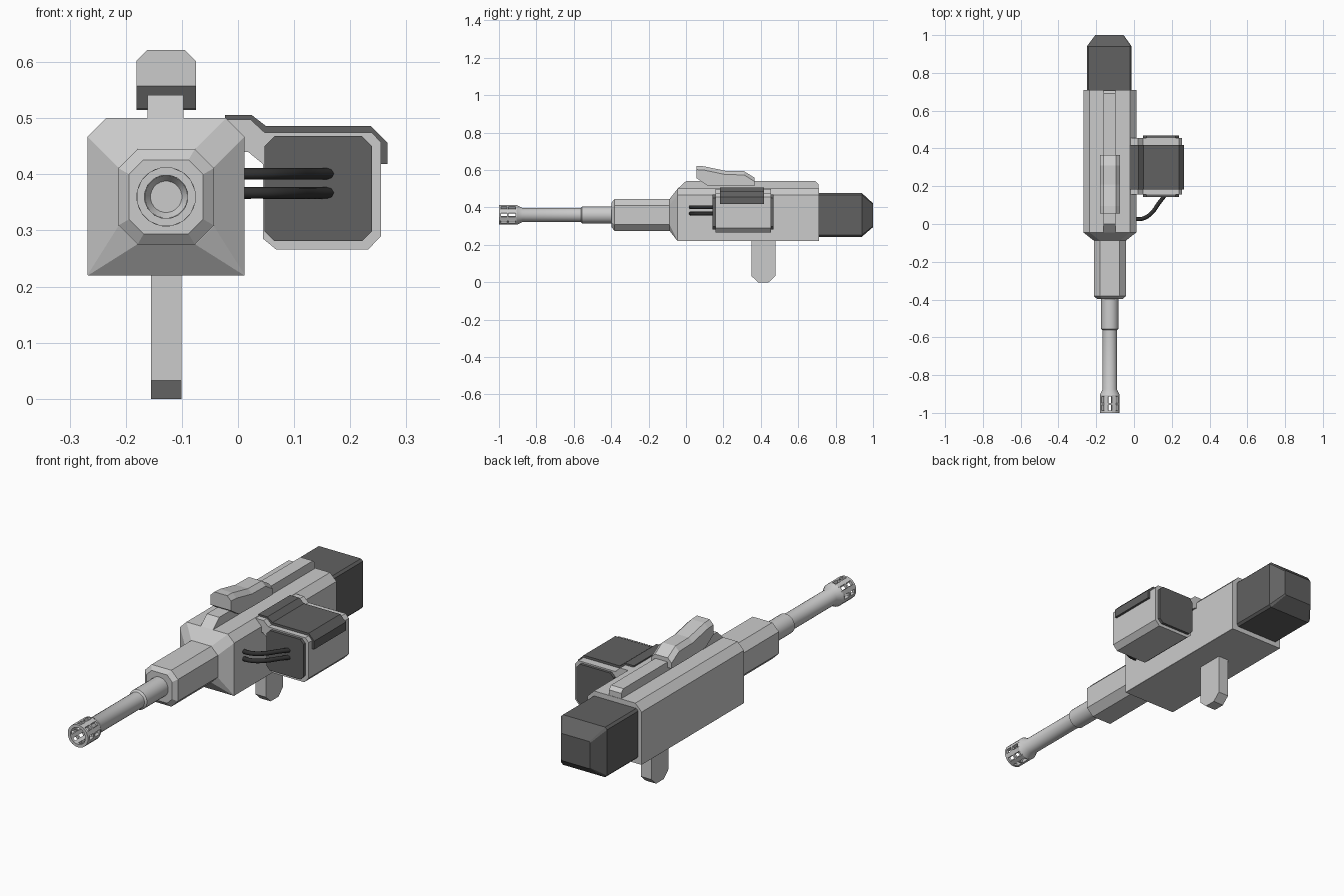
import bpy, bmesh, math

if "Cube" in bpy.data.objects:
    bpy.data.objects.remove(bpy.data.objects["Cube"])

CX, CZ = -0.128, 0.36          # barrel axis


def material(name, v):
    m = bpy.data.materials.new(name)
    m.diffuse_color = (v, v, v, 1)
    m.use_nodes = True
    m.node_tree.nodes["Principled BSDF"].inputs["Base Color"].default_value = m.diffuse_color
    return m


DARK = material("dark_grey", 0.12)
BLACK = material("black", 0.03)


def finish(name, bm, mat=None):
    bmesh.ops.recalc_face_normals(bm, faces=bm.faces)
    me = bpy.data.meshes.new(name)
    bm.to_mesh(me)
    bm.free()
    ob = bpy.data.objects.new(name, me)
    bpy.context.collection.objects.link(ob)
    if mat:
        me.materials.append(mat)
    return ob


def loft(name, rings, mat=None, caps=True, skip=None):
    """Skin a list of point rings; skip(row, column) leaves holes."""
    bm = bmesh.new()
    vs = [[bm.verts.new(p) for p in r] for r in rings]
    n = len(vs[0])
    for j in range(len(vs) - 1):
        for i in range(n):
            if skip and skip(j, i):
                continue
            k = (i + 1) % n
            bm.faces.new((vs[j][i], vs[j][k], vs[j + 1][k], vs[j + 1][i]))
    if caps:
        bm.faces.new(vs[0])
        bm.faces.new(vs[-1])
    return finish(name, bm, mat)


def octagon(y, x0, x1, z0, z1, top, bottom=None):
    """Chamfered rectangle in the xz plane."""
    t, b = top, top if bottom is None else bottom
    return [(x, y, z) for x, z in (
        (x0 + b, z0), (x1 - b, z0), (x1, z0 + b), (x1, z1 - t),
        (x1 - t, z1), (x0 + t, z1), (x0, z1 - t), (x0, z0 + b))]


def square(y, half, c):
    return octagon(y, CX - half, CX + half, CZ - half, CZ + half, c)


def circle(y, r, n):
    a = [2 * math.pi * (i + 0.5) / n for i in range(n)]
    return [(CX + r * math.cos(t), y, CZ + r * math.sin(t)) for t in a]


def prism_y(name, profile, y0, y1, mat=None):
    return loft(name, [[(x, y, z) for x, z in profile] for y in (y0, y1)], mat)


def prism_x(name, profile, x0, x1, mat=None):
    return loft(name, [[(x, y, z) for y, z in profile] for x in (x0, x1)], mat)


def smooth(ob, angle=35):
    bpy.ops.object.select_all(action='DESELECT')
    ob.select_set(True)
    bpy.context.view_layer.objects.active = ob
    bpy.ops.object.shade_smooth_by_angle(angle=math.radians(angle))


# receiver with tapered nose
loft("receiver", [
    square(-0.088, 0.085, 0.033),
    octagon(-0.045, -0.268, 0.012, 0.22, 0.5, 0.033, 0.001),
    octagon(0.71, -0.268, 0.012, 0.22, 0.5, 0.033, 0.001)])

# handguard
loft("handguard", [
    square(-0.398, 0.066, 0.026),
    square(-0.382, 0.085, 0.034),
    square(-0.08, 0.085, 0.034)])

# stock block with chamfered butt
loft("stock", [
    octagon(0.70, -0.25, -0.012, 0.243, 0.477, 0.01),
    octagon(0.94, -0.25, -0.012, 0.243, 0.477, 0.01),
    octagon(1.0, -0.205, -0.055, 0.295, 0.422, 0.005)], DARK)

# top rail
prism_x("top_rail", [(-0.045, 0.49), (-0.045, 0.5), (0.0, 0.541), (0.692, 0.541),
                     (0.708, 0.525), (0.708, 0.49)], -0.161, -0.097)

# sight housing: side profile with chamfered upper edges
top = [(0.055, 0.622), (0.095, 0.62), (0.21, 0.596), (0.31, 0.594), (0.365, 0.56)]
low = [(0.055, 0.557), (0.115, 0.517), (0.22, 0.515), (0.31, 0.515), (0.365, 0.515)]
x0, x1, c = -0.181, -0.075, 0.02
loft("sight", [[(x0, yl, zl), (x1, yl, zl), (x1, yt, zt - c), (x1 - c, yt, zt),
                (x0 + c, yt, zt), (x0, yt, zt - c)]
               for (yt, zt), (yl, zl) in zip(top, low)])

# grip
prism_x("grip", [(0.35, 0.23), (0.35, 0.033), (0.386, 0), (0.442, 0),
                 (0.478, 0.033), (0.478, 0.23)], -0.155, -0.101)

# barrel with stepped sleeve, flare and bore
barrel = loft("barrel", [circle(y, r, 24) for y, r in (
    (-0.38, 0.046), (-0.555, 0.046), (-0.562, 0.038), (-0.875, 0.038),
    (-0.905, 0.053), (-0.906, 0.038), (-0.89, 0.028))])
smooth(barrel)

# slotted muzzle
muzzle = loft("muzzle", [circle(y, 0.053, 16) for y in
                         (-0.904, -0.912, -0.948, -0.957, -0.988, -1.0)],
              caps=False, skip=lambda j, i: j in (1, 3) and i % 2 == 1)
sol = muzzle.modifiers.new("wall", 'SOLIDIFY')
sol.thickness = 0.014
sol.offset = -1

# side box with its arm to the receiver
prism_y("side_box", [(-0.02, 0.498), (0.022, 0.498), (0.047, 0.475), (0.238, 0.475),
                     (0.255, 0.457), (0.255, 0.29), (0.232, 0.266), (0.068, 0.266),
                     (0.045, 0.285), (0.045, 0.418), (0.018, 0.44), (-0.02, 0.44)],
        0.157, 0.455)

# dark end panels
for name, ya, yb in (("front_panel", 0.143, 0.16), ("rear_panel", 0.45, 0.468)):
    loft(name, [octagon(y, 0.047, 0.239, 0.281, 0.468, 0.018) for y in (ya, yb)], DARK)

# dark cover bent over the box
prism_y("box_cover", [(-0.023, 0.506), (0.024, 0.506), (0.05, 0.486), (0.237, 0.486),
                      (0.266, 0.457), (0.266, 0.418), (0.254, 0.418), (0.254, 0.453),
                      (0.234, 0.473), (0.046, 0.473), (0.02, 0.496), (-0.023, 0.496)],
        0.183, 0.417, DARK)

# cables
for i, z in enumerate((0.401, 0.367)):
    cu = bpy.data.curves.new("cable", 'CURVE')
    cu.dimensions = '3D'
    cu.bevel_depth = 0.0105
    cu.bevel_resolution = 2
    cu.resolution_u = 4
    cu.use_fill_caps = True
    sp = cu.splines.new('BEZIER')
    pts = [(0.0, 0.027), (0.045, 0.028), (0.09, 0.055), (0.135, 0.115), (0.167, 0.155)]
    sp.bezier_points.add(len(pts) - 1)
    for b, (x, y) in zip(sp.bezier_points, pts):
        b.co = (x, y, z)
        b.handle_left_type = b.handle_right_type = 'AUTO'
    cu.materials.append(BLACK)
    bpy.context.collection.objects.link(bpy.data.objects.new("cable_%d" % (i + 1), cu))
